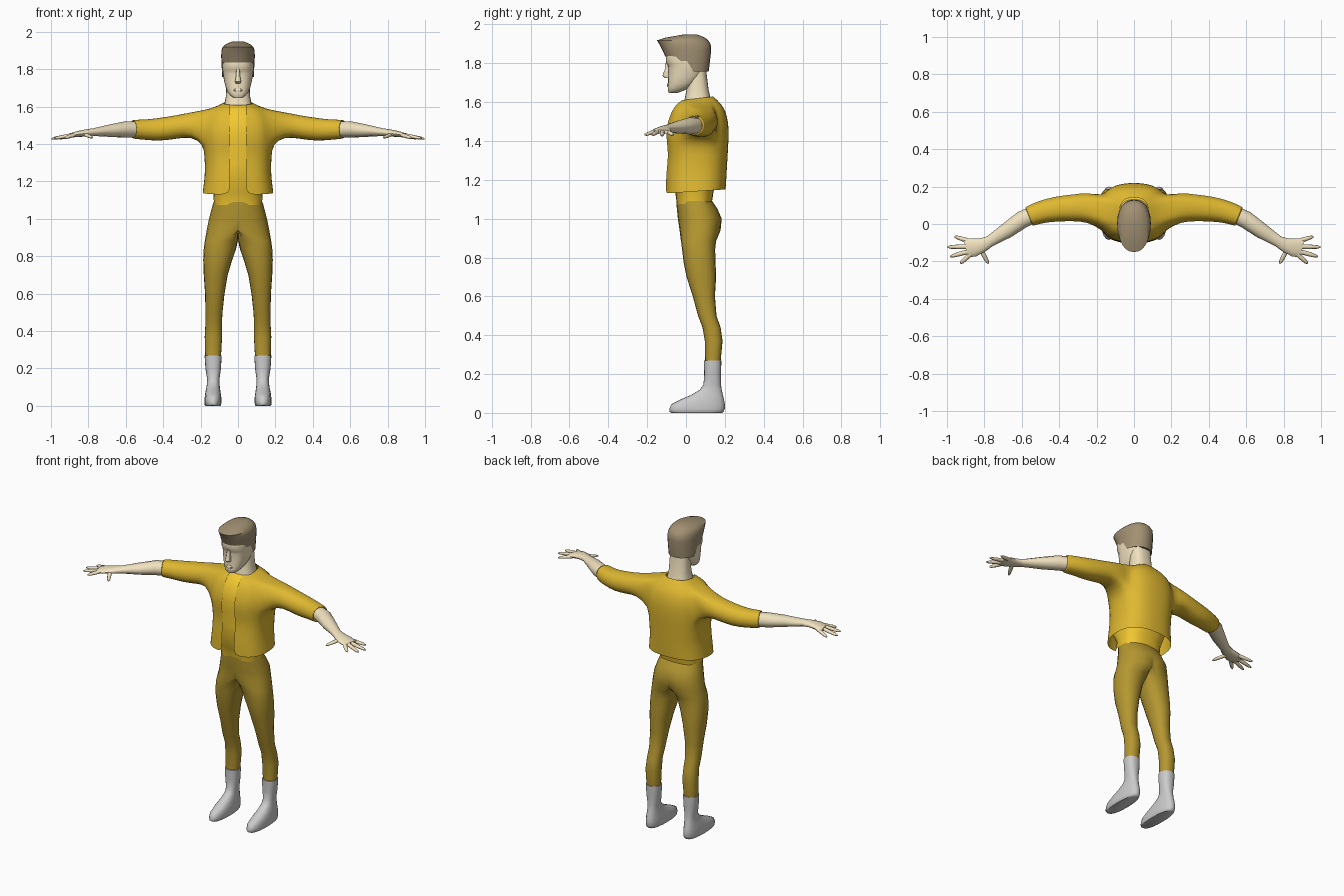
import bpy, bmesh
from math import sin, cos, pi, atan2, radians
from mathutils import Vector

def material(name, rgb):
    m = bpy.data.materials.new(name)
    m.diffuse_color = (*rgb, 1)
    return m

JACKET = material("jacket_ochre", (.74, .48, .03))
SHIRT = material("shirt_yellow", (.90, .58, .03))
PANTS = material("trouser_brown", (.46, .31, .03))
SKIN = material("skin", (.88, .76, .52))
HAIR = material("hair_brown", (.36, .28, .17))

def ring(z, x0, x1, y0, y1, n=24, p=.8):
    """Horizontal rounded cross-section between x0..x1 and y0..y1."""
    pts = []
    for k in range(n):
        c, s = cos(2 * pi * k / n), sin(2 * pi * k / n)
        c = abs(c) ** p * (1 if c > 0 else -1)
        s = abs(s) ** p * (1 if s > 0 else -1)
        pts.append(Vector(((x0 + x1) / 2 + c * (x1 - x0) / 2,
                           (y0 + y1) / 2 + s * (y1 - y0) / 2, z)))
    return pts

def limb_point(r, a, side=1):
    """Point at angle a on an arm section (x, y, z, half width, half height, tilt)."""
    x, y, z, w, h, t = r
    t = radians(t)
    return Vector((side * (x + sin(t) * w * cos(a)), y + cos(t) * w * cos(a), z + h * sin(a)))

def limb(r, n=12):
    return [limb_point(r, 2 * pi * k / n) for k in range(n)]

def skin_rows(bm, a, b):
    n = len(a)
    for k in range(n):
        bm.faces.new((a[k], a[(k + 1) % n], b[(k + 1) % n], b[k]))

def loft(bm, rings, start=True, end=True):
    rows = [[bm.verts.new(p) for p in r] for r in rings]
    for a, b in zip(rows, rows[1:]):
        skin_rows(bm, a, b)
    if start:
        bm.faces.new(rows[0][::-1])
    if end:
        bm.faces.new(rows[-1])
    return rows

def finish(name, bm, mat=None, mirror=False, subdiv=0, angle=45):
    bmesh.ops.recalc_face_normals(bm, faces=bm.faces[:])
    me = bpy.data.meshes.new(name)
    bm.to_mesh(me)
    bm.free()
    ob = bpy.data.objects.new(name, me)
    bpy.context.collection.objects.link(ob)
    if mat:
        me.materials.append(mat)
    bpy.ops.object.select_all(action='DESELECT')
    ob.select_set(True)
    bpy.context.view_layer.objects.active = ob
    bpy.ops.object.shade_smooth_by_angle(angle=radians(angle))
    if mirror:
        m = ob.modifiers.new("mirror", 'MIRROR')
        m.use_clip = True
        m.merge_threshold = .0005
    if subdiv:
        s = ob.modifiers.new("smooth", 'SUBSURF')
        s.levels = s.render_levels = subdiv
    return ob

def body(name, sections, mat, start=True, end=True, **kw):
    """Symmetric vertical loft from (z, half width, y front, y back)."""
    bm = bmesh.new()
    loft(bm, [ring(z, -h, h, a, b) for z, h, a, b in sections], start, end)
    return finish(name, bm, mat, **kw)

# Jacket: torso shell, open front, sleeves grown from the armholes
bm = bmesh.new()
torso = [(1.137, .19, -.108, .205), (1.19, .184, -.107, .208), (1.25, .177, -.104, .211),
         (1.33, .18, -.094, .216), (1.40, .186, -.104, .22), (1.45, .19, -.106, .221),
         (1.50, .187, -.098, .218), (1.55, .172, -.078, .206), (1.587, .145, -.056, .186),
         (1.612, .078, -.022, .142)]
rings = [ring(z, -h, h, a, b) for z, h, a, b in torso]
for p in rings[0]:
    p.z += .067 * p.y
for p in rings[-1]:
    p.z += .12 * p.y
for r in rings:
    r[17].x, r[19].x = -.044, .044
rows = loft(bm, rings, False, False)
sleeve = [(.25, .09, 1.505, .082, .067, 0), (.33, .086, 1.49, .074, .065, 2),
          (.42, .08, 1.477, .07, .064, 6), (.50, .064, 1.476, .062, .055, 14),
          (.567, .038, 1.479, .057, .053, 22), (.558, .04, 1.479, .049, .045, 22)]
gone = set()
for side, col in ((1, 0), (-1, 12)):
    cols = [(col + d) % 24 for d in range(-2, 3)]
    patch = {rows[i][c] for i in range(4, 9) for c in cols}
    gone |= {f for f in bm.faces if all(v in patch for v in f.verts)}
    hole = ([rows[4][c] for c in cols] + [rows[i][cols[4]] for i in (5, 6, 7)] +
            [rows[8][c] for c in cols[::-1]] + [rows[i][cols[0]] for i in (7, 6, 5)])
    angles = [atan2(v.co.z - 1.493, v.co.y - .057) for v in hole]
    prev = hole
    for r in sleeve:
        cur = [bm.verts.new(limb_point(r, a, side)) for a in angles]
        skin_rows(bm, prev, cur)
        prev = cur
placket = {r[c] for r in rows for c in (17, 18, 19)}
gone |= {f for f in bm.faces if all(v in placket for v in f.verts)}
bmesh.ops.delete(bm, geom=list(gone), context='FACES')
finish("jacket", bm, JACKET, subdiv=1, angle=75)

# Shirt under the jacket
body("shirt", [(1.075, .128, -.047, .132), (1.14, .132, -.056, .142), (1.2, .15, -.088, .17),
               (1.3, .16, -.087, .19), (1.40, .166, -.093, .20), (1.46, .168, -.094, .20),
               (1.51, .162, -.085, .195), (1.55, .145, -.068, .182), (1.587, .1, -.044, .16),
               (1.61, .066, -.017, .125)], SHIRT)

# Trousers: one leg with half the hips, mirrored
bm = bmesh.new()
leg = [(1.09, -.131, .131, -.05, .135), (1.05, -.142, .142, -.047, .162),
       (1.0, -.155, .155, -.042, .184), (.94, -.15, .167, -.033, .178),
       (.885, -.012, .177, -.026, .155), (.84, .01, .183, -.02, .15),
       (.78, .031, .186, -.013, .152), (.70, .055, .183, .003, .155),
       (.60, .072, .176, .035, .149), (.50, .083, .174, .062, .157),
       (.44, .086, .174, .085, .178), (.37, .085, .178, .097, .188),
       (.262, .091, .175, .099, .178)]
rings = [ring(*r, n=20, p=.9) for r in leg]
for r in rings:
    for p in r:
        p.x = max(p.x, 0)
loft(bm, rings, False, False)
seam = [f for f in bm.faces if all(v.co.x < 1e-5 for v in f.verts)]
bmesh.ops.delete(bm, geom=seam, context='FACES')
finish("trousers", bm, PANTS, mirror=True, angle=70)

# Boots
bm = bmesh.new()
boot = [(.27, .088, .178, .092, .182), (.26, .088, .178, .092, .182), (.2, .091, .174, .094, .18),
        (.145, .099, .165, .09, .18), (.118, .099, .166, .07, .184), (.092, .096, .17, .025, .19),
        (.066, .092, .176, -.035, .196), (.045, .089, .178, -.075, .2), (.022, .089, .179, -.085, .2),
        (.006, .09, .178, -.084, .194), (0, .094, .173, -.076, .186)]
loft(bm, [ring(*r, n=20, p=.85) for r in boot])
finish("boots", bm, None, mirror=True)

# Forearm, palm and fingers
bm = bmesh.new()
arm = [(.53, .055, 1.478, .044, .042, 22), (.60, .022, 1.478, .047, .044, 28),
       (.68, -.035, 1.472, .042, .034, 34), (.77, -.092, 1.464, .03, .021, 33),
       (.81, -.112, 1.46, .038, .019, 26), (.86, -.126, 1.453, .05, .016, 16),
       (.90, -.131, 1.446, .047, .011, 12)]
loft(bm, [limb(r) for r in arm])
fingers = [((.875, -.162, 1.449), (.928, -.211, 1.432)), ((.885, -.147, 1.448), (.983, -.174, 1.43)),
           ((.885, -.121, 1.448), (.998, -.123, 1.428)), ((.875, -.093, 1.449), (.96, -.067, 1.43)),
           ((.825, -.125, 1.454), (.778, -.213, 1.434))]
for a, b in fingers:
    a, b = Vector(a), Vector(b)
    tilt = atan2(a.y - b.y, b.x - a.x) * 180 / pi
    loft(bm, [limb((*a.lerp(b, t), w, w * .85, tilt), 8)
              for t, w in ((0, .013), (.5, .012), (.85, .0095), (1, .004))])
finish("forearms_and_hands", bm, SKIN, mirror=True, angle=60)

# Neck and head
body("neck", [(1.57, .085, -.015, .14), (1.61, .073, -.008, .13), (1.66, .064, .002, .117),
              (1.73, .062, .01, .108), (1.80, .06, .01, .1)], SKIN)
body("head", [(1.647, .024, -.087, -.045), (1.658, .04, -.093, -.015), (1.675, .054, -.094, .02),
              (1.70, .065, -.092, .055), (1.735, .074, -.092, .085), (1.775, .081, -.091, .105),
              (1.79, .083, -.094, .109), (1.805, .084, -.104, .112), (1.84, .084, -.104, .115),
              (1.89, .078, -.09, .1), (1.92, .05, -.05, .06)], SKIN)
body("nose", [(1.80, .009, -.107, -.08), (1.77, .01, -.109, -.08), (1.735, .016, -.121, -.08),
              (1.725, .013, -.11, -.08)], SKIN)
body("lips", [(1.698, .012, -.094, -.08), (1.688, .024, -.099, -.08), (1.678, .016, -.096, -.08)], SKIN)

# Hair: cap swept to a quiff, hairline lower at sides and back
bm = bmesh.new()
cap = [(1.80, .087, -.107, .117), (1.868, .09, -.122, .13), (1.898, .089, -.137, .127),
       (1.918, .083, -.15, .115), (1.932, .068, -.105, .098), (1.947, .035, -.02, .06)]
rings = [ring(z, -h, h, a, b, p=.9) for z, h, a, b in cap]
for p in rings[0]:
    p.z = 1.836 if p.y < -.05 else 1.812 if p.y < .03 else 1.758
loft(bm, rings)
finish("hair", bm, HAIR, angle=35)
